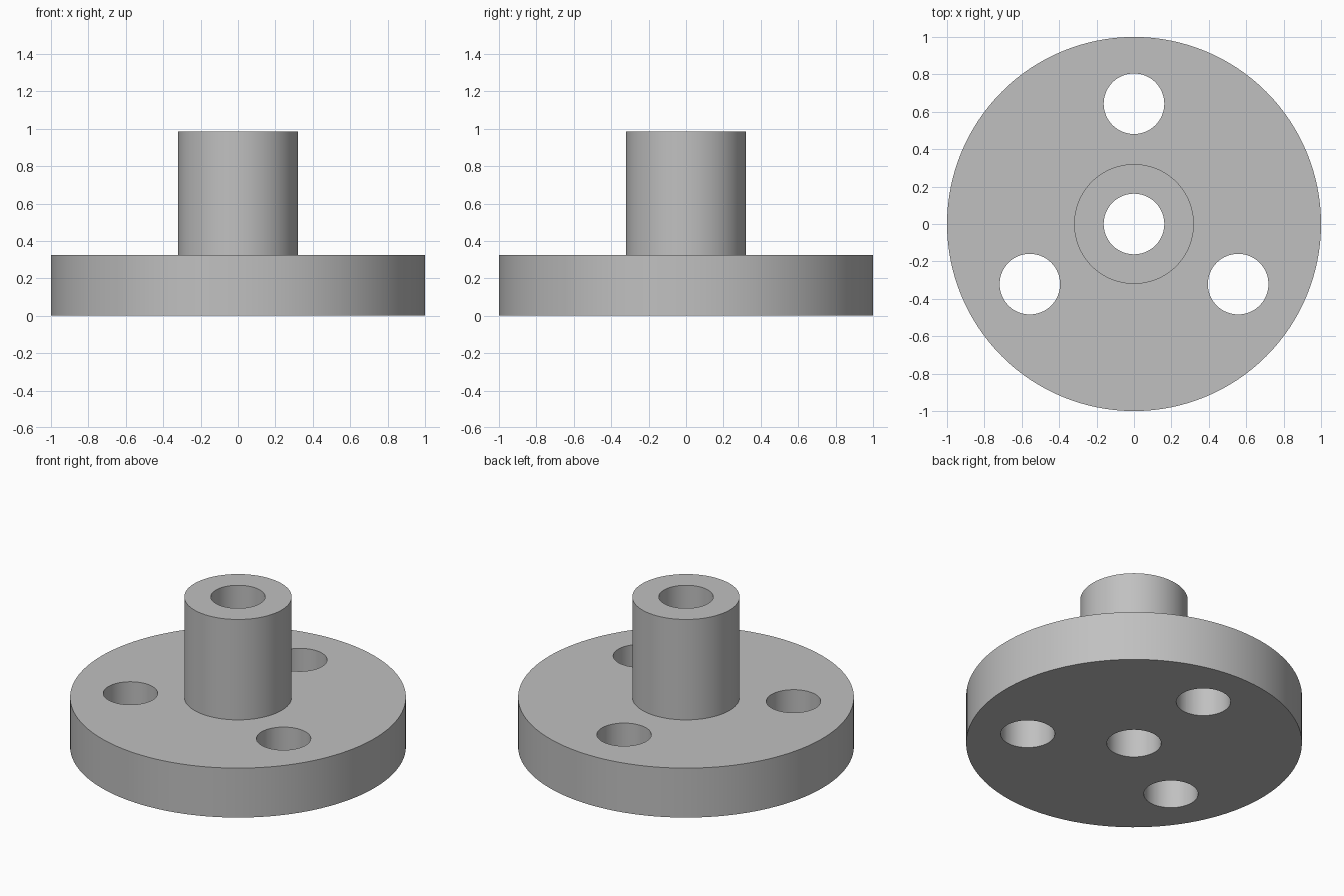
import bpy
import bmesh
import math
from mathutils import Matrix, Vector

if "Cube" in bpy.data.objects:
    bpy.data.objects.remove(bpy.data.objects["Cube"], do_unlink=True)

FLANGE_R, HUB_R, HOLE_R = 1.0, 0.32, 0.162
FLANGE_H, TOTAL_H = 0.325, 0.985
BOLT_CIRCLE_R = 0.643
SEGMENTS = 128

# Plain grey metal
grey = bpy.data.materials.new("grey_metal")
grey.use_nodes = True
colour = (0.53, 0.53, 0.53, 1)
grey.diffuse_color = colour
grey.node_tree.nodes["Principled BSDF"].inputs["Base Color"].default_value = colour


def add_object(name, bm):
    bmesh.ops.recalc_face_normals(bm, faces=bm.faces)
    mesh = bpy.data.meshes.new(name)
    bm.to_mesh(mesh)
    bm.free()
    mesh.materials.append(grey)
    obj = bpy.data.objects.new(name, mesh)
    bpy.context.collection.objects.link(obj)
    return obj


# Flange, hub and centre bore turned from one closed profile
profile = [(HOLE_R, 0), (FLANGE_R, 0), (FLANGE_R, FLANGE_H),
           (HUB_R, FLANGE_H), (HUB_R, TOTAL_H), (HOLE_R, TOTAL_H)]
bm = bmesh.new()
verts = [bm.verts.new((r, 0, z)) for r, z in profile]
edges = [bm.edges.new((v, verts[(i + 1) % len(verts)])) for i, v in enumerate(verts)]
bmesh.ops.spin(bm, geom=verts + edges, cent=(0, 0, 0), axis=(0, 0, 1),
               angle=math.tau, steps=SEGMENTS, use_merge=True)
bmesh.ops.remove_doubles(bm, verts=bm.verts, dist=1e-5)
body = add_object("flanged_hub", bm)

# Three bolt holes drilled through the flange, one at the back
bm = bmesh.new()
for i in range(3):
    angle = math.pi / 2 + i * math.tau / 3
    centre = Vector((math.cos(angle), math.sin(angle), 0)) * BOLT_CIRCLE_R
    centre.z = FLANGE_H / 2
    bmesh.ops.create_cone(bm, cap_ends=True, segments=64, radius1=HOLE_R,
                          radius2=HOLE_R, depth=FLANGE_H * 2,
                          matrix=Matrix.Translation(centre))
cutter = add_object("bolt_hole_cutter", bm)
cutter.hide_render = True

drill = body.modifiers.new("bolt_holes", 'BOOLEAN')
drill.operation = 'DIFFERENCE'
drill.solver = 'EXACT'
drill.object = cutter

bpy.ops.object.select_all(action='DESELECT')
body.select_set(True)
bpy.context.view_layer.objects.active = body
bpy.ops.object.modifier_apply(modifier=drill.name)
bpy.data.objects.remove(cutter, do_unlink=True)

# Smooth round walls with crisp rims
bpy.ops.object.shade_smooth_by_angle(angle=math.radians(30))
